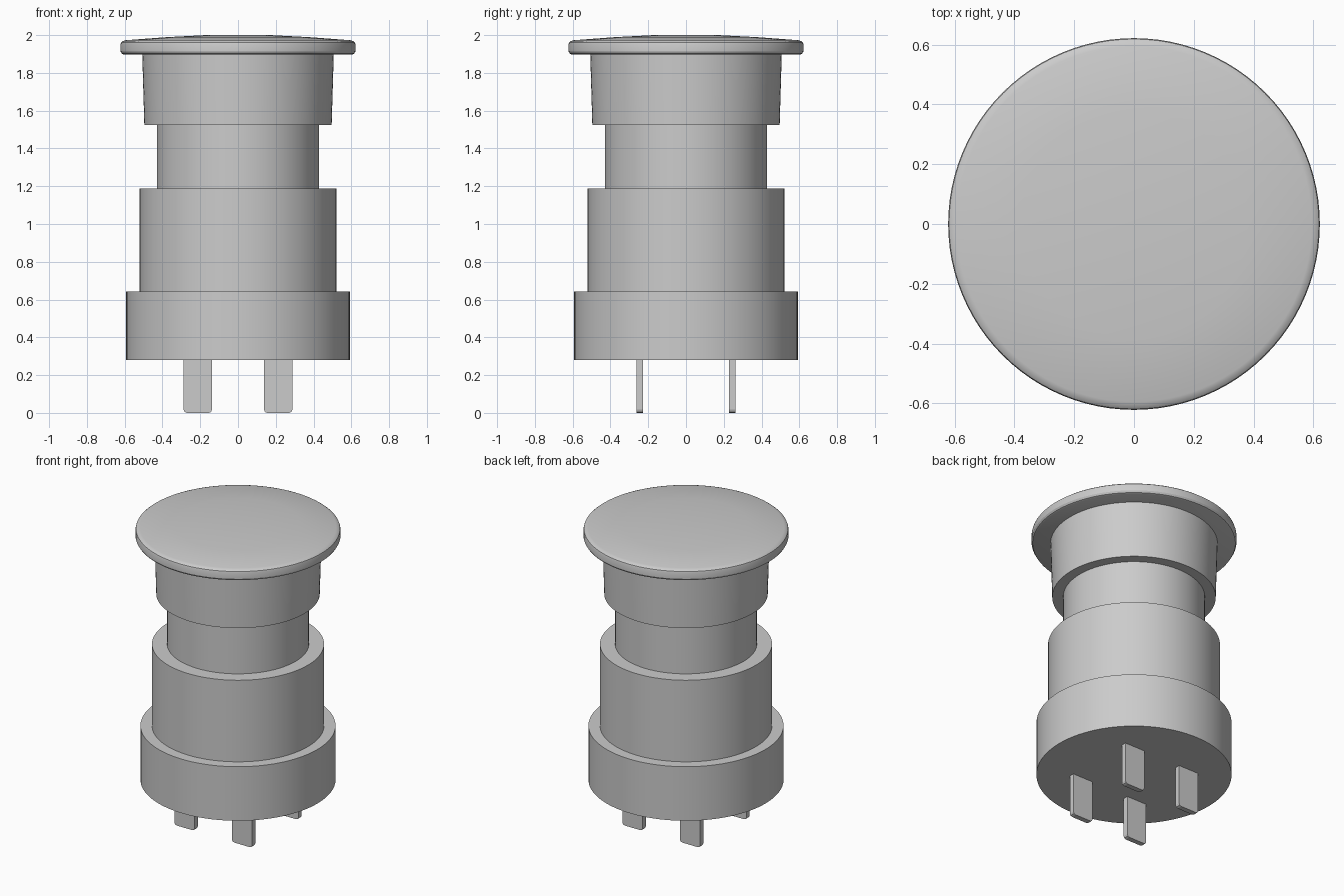
import bpy, bmesh
from math import radians, pi
from mathutils import Matrix

cube = bpy.data.objects.get("Cube")
if cube:
    bpy.data.objects.remove(cube, do_unlink=True)

grey = bpy.data.materials.new("plain grey")
grey.use_nodes = True
colour = (0.6, 0.6, 0.6, 1)
grey.diffuse_color = colour
grey.node_tree.nodes["Principled BSDF"].inputs["Base Color"].default_value = colour


def add_object(name, bm):
    bmesh.ops.recalc_face_normals(bm, faces=bm.faces)
    mesh = bpy.data.meshes.new(name)
    bm.to_mesh(mesh)
    bm.free()
    mesh.materials.append(grey)
    obj = bpy.data.objects.new(name, mesh)
    bpy.context.collection.objects.link(obj)
    bpy.ops.object.select_all(action="DESELECT")
    obj.select_set(True)
    bpy.context.view_layer.objects.active = obj
    return obj


def lathe(name, profile, steps=96):
    """Spin (radius, height) points around the z axis."""
    bm = bmesh.new()
    verts = [bm.verts.new((r, 0, z)) for r, z in profile]
    edges = [bm.edges.new(pair) for pair in zip(verts, verts[1:])]
    bmesh.ops.spin(bm, geom=verts + edges, cent=(0, 0, 0), axis=(0, 0, 1),
                   angle=2 * pi, steps=steps, use_duplicate=False)
    bmesh.ops.remove_doubles(bm, verts=bm.verts, dist=0.0005)
    add_object(name, bm)
    bpy.ops.object.shade_smooth_by_angle(angle=radians(30))


# Stepped housing and neck
lathe("base_housing", [(0, 0.28), (0.592, 0.28), (0.592, 0.642), (0, 0.642)])
lathe("body", [(0, 0.642), (0.522, 0.642), (0.522, 1.188), (0, 1.188)])
lathe("neck", [(0, 1.188), (0.43, 1.188), (0.43, 1.525), (0, 1.525)])

# Push button: tapered skirt with a rounded, gently domed cap
lathe("button_skirt", [(0, 1.525), (0.496, 1.525), (0.507, 1.9), (0, 1.9)])
lathe("button_cap", [(0, 1.898), (0.606, 1.898), (0.615, 1.902), (0.622, 1.914),
                     (0.622, 1.951), (0.619, 1.961), (0.610, 1.968), (0.595, 1.973),
                     (0.38, 1.989), (0.17, 2.0), (0, 2.0)])

# Four flat terminals with chamfered lower corners
for side, x in (("left", 0.213), ("right", -0.213)):
    for end, y in (("front", -0.245), ("back", 0.245)):
        bm = bmesh.new()
        bmesh.ops.create_cube(bm, size=1, matrix=Matrix.Translation((x, y, 0.145))
                              @ Matrix.Diagonal((0.15, 0.034, 0.29, 1)))
        corners = [e for e in bm.edges if all(v.co.z < 0.01 for v in e.verts)
                   and abs(e.verts[0].co.x - e.verts[1].co.x) < 0.01]
        bmesh.ops.bevel(bm, geom=corners, offset=0.017, segments=2,
                        affect="EDGES", profile=0.5)
        add_object(f"terminal_{end}_{side}", bm)
